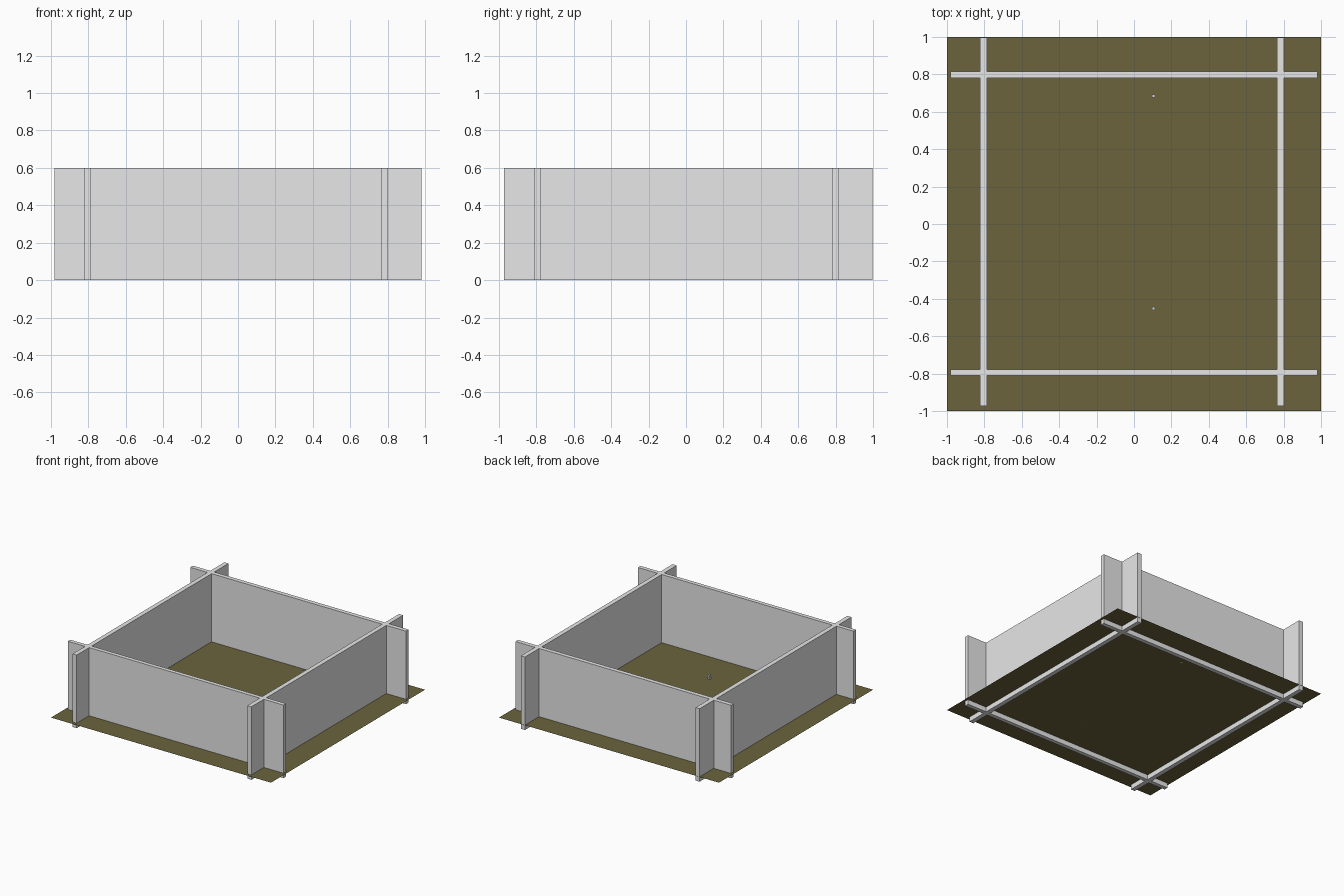
import bpy

if "Cube" in bpy.data.objects:
    bpy.data.objects.remove(bpy.data.objects["Cube"])


def material(name, rgb):
    m = bpy.data.materials.new(name)
    m.diffuse_color = (*rgb, 1)
    m.use_nodes = True
    m.node_tree.nodes["Principled BSDF"].inputs["Base Color"].default_value = m.diffuse_color
    return m


GREY = material("light grey", (0.8, 0.8, 0.8))
OLIVE = material("olive ground", (0.147, 0.127, 0.047))
GROUND_Z = 0.04


def box(name, lo, hi, mat):
    centre = [(a + b) / 2 for a, b in zip(lo, hi)]
    bpy.ops.mesh.primitive_cube_add(size=1, location=centre)
    ob = bpy.context.object
    ob.name = name
    ob.scale = [b - a for a, b in zip(lo, hi)]
    bpy.ops.object.transform_apply(location=False, rotation=False, scale=True)
    ob.data.materials.append(mat)
    return ob


# Flat ground sheet, slightly above the wall feet
bpy.ops.mesh.primitive_plane_add(size=2, location=(0, 0, GROUND_Z))
ground = bpy.context.object
ground.name = "ground_sheet"
ground.data.materials.append(OLIVE)

# Walls running along x (front and back)
for name, y0, y1 in (("front_wall", -0.81, -0.777), ("back_wall", 0.78, 0.815)):
    box(name, (-0.98, y0, 0), (0.98, y1, 0.6), GREY)

# Walls running along y (left and right)
for name, x0, x1 in (("left_wall", -0.823, -0.786), ("right_wall", 0.765, 0.802)):
    box(name, (x0, -0.972, 0), (x1, 0.998, 0.6), GREY)

# Two tiny markers standing on the ground
for name, y in (("front_marker", -0.453), ("back_marker", 0.685)):
    box(name, (0.097, y - 0.008, GROUND_Z), (0.113, y + 0.008, GROUND_Z + 0.04), GREY)
